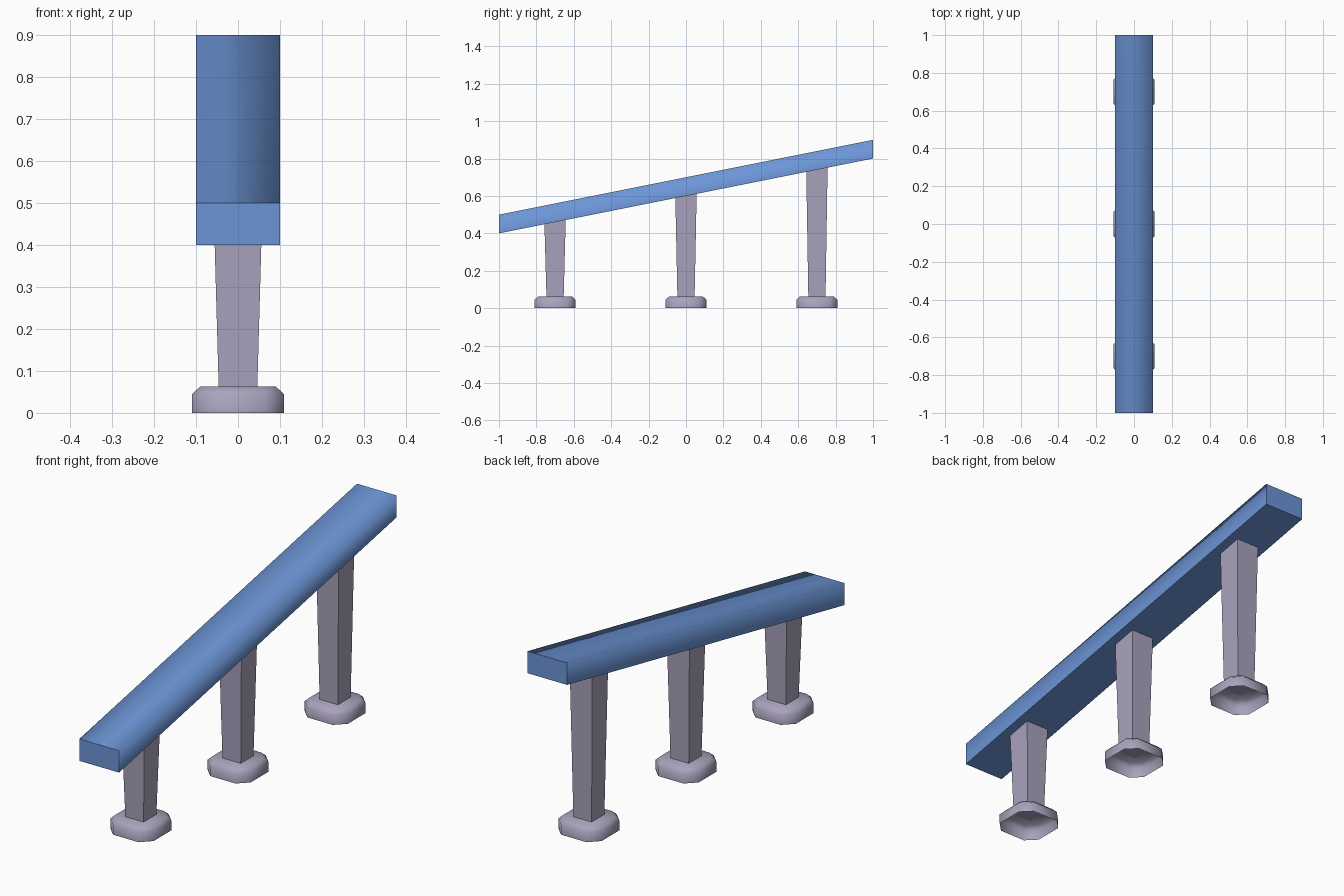
import bpy, bmesh

if "Cube" in bpy.data.objects:
    bpy.data.objects.remove(bpy.data.objects["Cube"])


def material(name, rgb):
    m = bpy.data.materials.new(name)
    m.diffuse_color = (*rgb, 1)
    m.use_nodes = True
    m.node_tree.nodes["Principled BSDF"].inputs["Base Color"].default_value = m.diffuse_color
    return m


BLUE = material("beam blue", (0.15, 0.30, 0.67))
GREY = material("stone lilac grey", (0.40, 0.365, 0.51))


def underside(y):
    return 0.6 + 0.2 * y


def loft(name, rings, mat, cap_bottom=True):
    """Skin stacked rings of points, counter-clockwise from above."""
    bm = bmesh.new()
    loops = [[bm.verts.new(p) for p in r] for r in rings]
    for a, b in zip(loops, loops[1:]):
        for i in range(len(a)):
            j = (i + 1) % len(a)
            bm.faces.new((a[i], a[j], b[j], b[i]))
    bm.faces.new(loops[-1])
    if cap_bottom:
        bm.faces.new(loops[0][::-1])
    me = bpy.data.meshes.new(name)
    bm.to_mesh(me)
    bm.free()
    me.materials.append(mat)
    ob = bpy.data.objects.new(name, me)
    bpy.context.collection.objects.link(ob)
    return ob


def square(r, y):
    return [(-r, y - r), (r, y - r), (r, y + r), (-r, y + r)]


def octagon(r, cut, y, z):
    k = r - cut
    pts = [(-k, -r), (k, -r), (r, -k), (r, k), (k, r), (-k, r), (-r, k), (-r, -k)]
    return [(px, py + y, z) for px, py in pts]


# Sloping beam: top and sides shaded smooth, ends and underside crisp
plan = [(-0.1, -1), (0.1, -1), (0.1, 1), (-0.1, 1)]
beam = loft("sloping_beam", [[(x, y, underside(y) + h) for x, y in plan] for h in (0, 0.1)], BLUE)
for f in beam.data.polygons:
    f.use_smooth = abs(f.normal.y) < 0.9
sharp = beam.data.attributes.new("sharp_edge", 'BOOLEAN', 'EDGE')
for e in beam.data.edges:
    a, b = (beam.data.vertices[i].co for i in e.vertices)
    along_top = abs(a.y - b.y) > 1 and a.z > underside(a.y) + 0.05
    sharp.data[e.index].value = not along_top

# Three tapered posts on hollow bevelled feet
for label, y in (("front", -0.7), ("middle", 0.0), ("back", 0.7)):
    bottom = [(px, py, 0.06) for px, py in square(0.046, y)]
    top = [(px, py, underside(py) + 0.002) for px, py in square(0.057, y)]
    loft(label + "_post", [bottom, top], GREY)
    foot = loft(label + "_foot", [octagon(0.109, 0.045, y, 0),
                                  octagon(0.109, 0.045, y, 0.045),
                                  octagon(0.09, 0.035, y, 0.063)], GREY, cap_bottom=False)
    for f in foot.data.polygons:
        f.use_smooth = True
